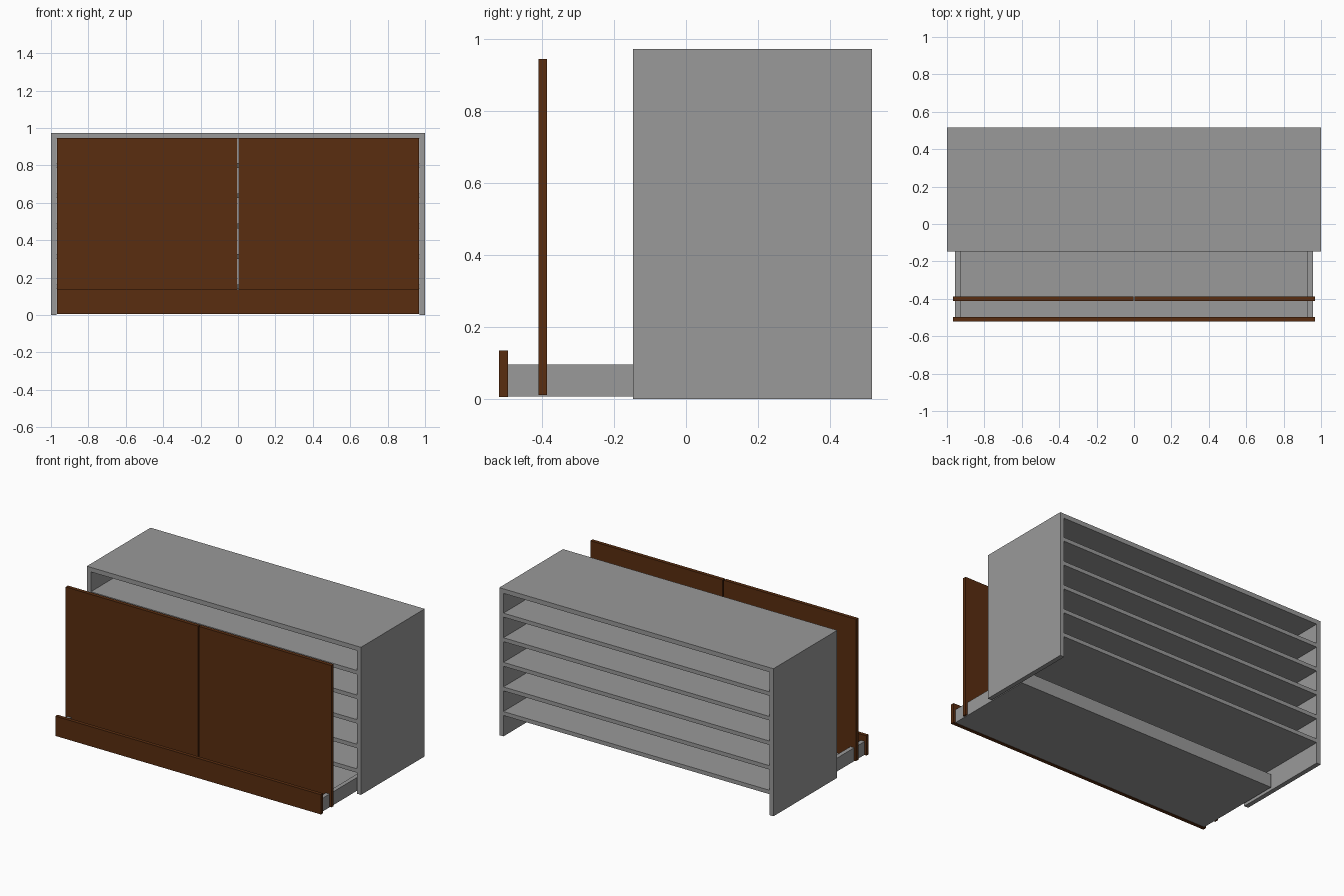
import bpy

if "Cube" in bpy.data.objects:
    bpy.data.objects.remove(bpy.data.objects["Cube"])


def material(name, color):
    m = bpy.data.materials.new(name)
    m.diffuse_color = (*color, 1)
    m.use_nodes = True
    m.node_tree.nodes["Principled BSDF"].inputs["Base Color"].default_value = m.diffuse_color
    return m


GREY = material("grey board", (0.32, 0.32, 0.32))
BROWN = material("dark brown wood", (0.1, 0.026, 0.005))


def box(name, x, y, z, mat):
    """Axis-aligned board from (min, max) ranges."""
    bpy.ops.mesh.primitive_cube_add(size=1)
    ob = bpy.context.object
    ob.name = name
    for v in ob.data.vertices:
        v.co = [r[0] if c < 0 else r[1] for c, r in zip(v.co, (x, y, z))]
    ob.data.materials.append(mat)
    return ob


W, T, H = 1.0, 0.03, 0.973
DEPTH = (-0.147, 0.517)

# Cabinet carcass, open at front and back
box("cabinet_top", (-W, W), DEPTH, (H - T, H), GREY)
for side, s in (("left", -1), ("right", 1)):
    box(f"cabinet_side_{side}", sorted((s * W, s * (W - T))), DEPTH, (0, H - T), GREY)

# Evenly spaced shelves
for i in range(5):
    zc = 0.151 + i * 0.1622
    box(f"shelf_{i + 1}", (-W + T, W - T), DEPTH, (zc - 0.013, zc + 0.013), GREY)

# Pair of doors, floating in front of the cabinet
for side, s in (("left", -1), ("right", 1)):
    box(f"door_{side}", sorted((s * 0.004, s * 0.969)), (-0.411, -0.387), (0.01, 0.945), BROWN)

# Pulled-out drawer
D0, D1, DT = -0.496, 0.115, 0.028
DX, Z0, Z1 = 0.956, 0.007, 0.095
box("drawer_front", (-0.969, 0.969), (-0.52, D0), (0.005, 0.135), BROWN)
for side, s in (("left", -1), ("right", 1)):
    box(f"drawer_side_{side}", sorted((s * DX, s * (DX - DT))), (D0, D1), (Z0, Z1), GREY)
box("drawer_back", (-DX + DT, DX - DT), (D1 - DT, D1), (Z0, Z1), GREY)
box("drawer_bottom", (-DX + DT, DX - DT), (D0, D1 - DT), (Z0, Z0 + 0.02), GREY)
